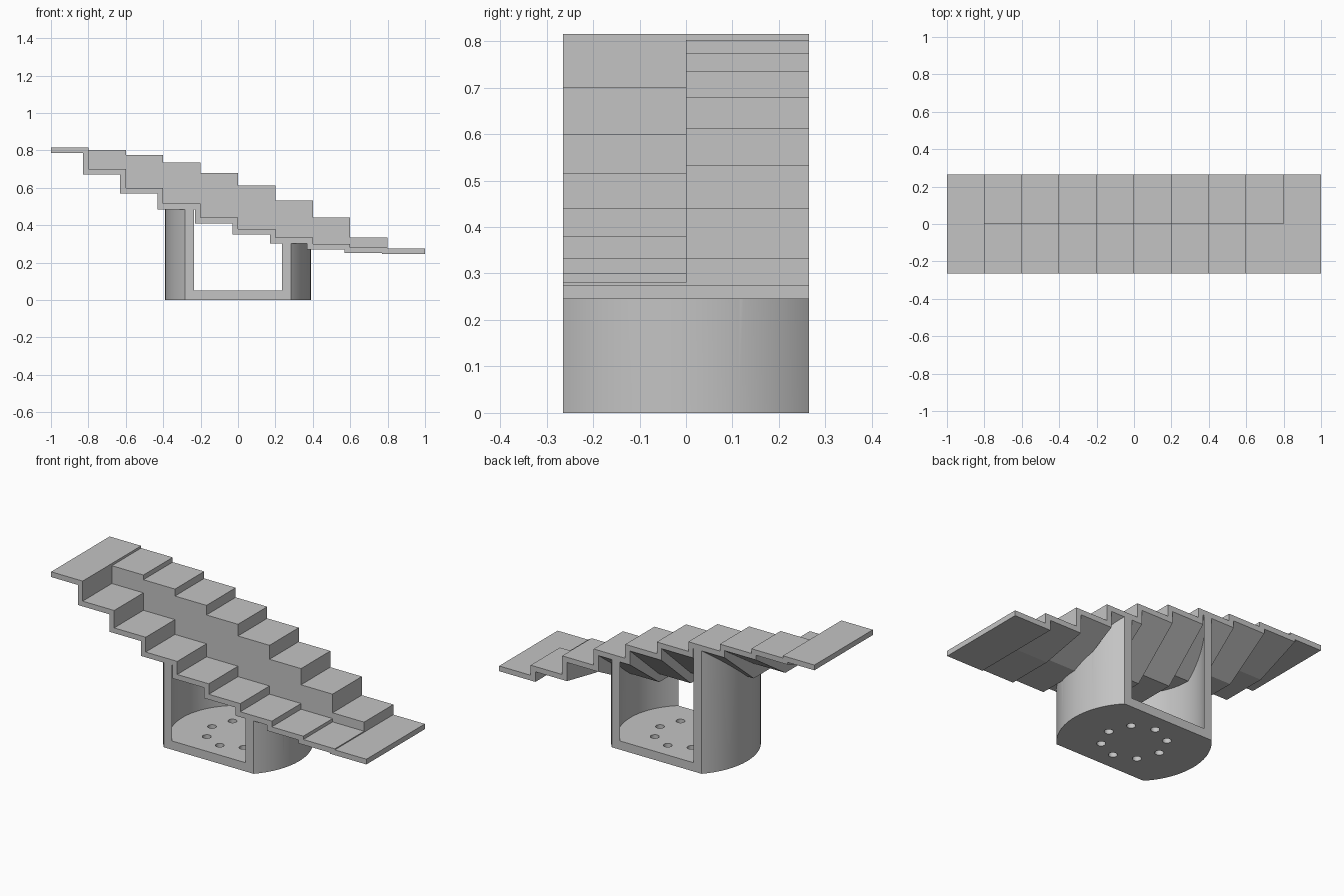
import bpy
import bmesh
import math

if "Cube" in bpy.data.objects:
    bpy.data.objects.remove(bpy.data.objects["Cube"])

HALF = 0.265      # half depth of the model
THICK = 0.03      # tread and riser thickness
RUN = 0.2         # tread length
FRONT = [0.815, 0.70, 0.60, 0.515, 0.44, 0.38, 0.333, 0.30, 0.281, 0.275]
BACK = [0.815, 0.802, 0.775, 0.735, 0.68, 0.613, 0.533, 0.44, 0.333, 0.275]

grey = bpy.data.materials.new("plain grey")
grey.use_nodes = True
colour = (0.55, 0.55, 0.55, 1)
grey.diffuse_color = colour
grey.node_tree.nodes["Principled BSDF"].inputs["Base Color"].default_value = colour


def make_object(name, bm):
    bmesh.ops.recalc_face_normals(bm, faces=bm.faces)
    mesh = bpy.data.meshes.new(name)
    bm.to_mesh(mesh)
    bm.free()
    mesh.materials.append(grey)
    obj = bpy.data.objects.new(name, mesh)
    bpy.context.collection.objects.link(obj)
    return obj


def step_line(heights, shift=0.0, drop=0.0):
    """Stepped outline as x, z points from the high end to the low end."""
    points = []
    for i, z in enumerate(heights):
        x0 = -1 if i == 0 else -1 + i * RUN - shift
        x1 = 1 if i == len(heights) - 1 else -1 + (i + 1) * RUN - shift
        points += [(x0, z - drop), (x1, z - drop)]
    return points


def underside(heights):
    return step_line(heights, THICK, THICK)


def loft(name, sections):
    """Closed solid through outlines given as (y, points)."""
    bm = bmesh.new()
    rings = [[bm.verts.new((x, y, z)) for x, z in pts] for y, pts in sections]
    for a, b in zip(rings, rings[1:]):
        for i in range(len(a)):
            j = (i + 1) % len(a)
            bm.faces.new((a[i], a[j], b[j], b[i]))
    bm.faces.new(rings[0])
    bm.faces.new(rings[-1])
    return make_object(name, bm)


def cylinder(name, radius, low, high, sides, x=0.0, y=0.0):
    bm = bmesh.new()
    bmesh.ops.create_cone(bm, cap_ends=True, segments=sides, radius1=radius,
                          radius2=radius, depth=high - low)
    bmesh.ops.translate(bm, verts=bm.verts, vec=(x, y, (low + high) / 2))
    return make_object(name, bm)


def cut(target, cutter, operation="DIFFERENCE"):
    cutter.hide_render = True
    mod = target.modifiers.new("cut", "BOOLEAN")
    mod.operation = operation
    mod.solver = "EXACT"
    mod.object = cutter
    bpy.context.view_layer.objects.active = target
    bpy.ops.object.modifier_apply(modifier=mod.name)
    bpy.data.objects.remove(cutter)


# Front flight: constant stepped slab
front_line = step_line(FRONT) + underside(FRONT)[::-1]
loft("front_flight", [(-HALF, front_line), (0, front_line)])

# Back flight: its underside slopes from the front slab up to the back edge
loft("back_flight", [(0, step_line(BACK) + underside(FRONT)[::-1]),
                     (HALF, step_line(BACK) + underside(BACK)[::-1])])

# Round base cut flat at front and back, hollowed above its floor
base = cylinder("base", 0.389, 0, 1, 128)
bm = bmesh.new()
bmesh.ops.create_cube(bm, size=1)
bmesh.ops.scale(bm, verts=bm.verts, vec=(2, 2 * HALF, 4))
cut(base, make_object("depth_trim", bm), "INTERSECT")
cut(base, cylinder("hollow", 0.354, 0.05, 2, 128))

# Trim the base walls to the underside of the flights
reach = 1.5
rise = [f + (b - f) * reach for f, b in zip(FRONT, BACK)]
lid = [(1, 1.8), (-1, 1.8)]
cut(base, loft("stair_trim", [(-0.4, underside(FRONT) + lid),
                              (0, underside(FRONT) + lid),
                              (HALF * reach, underside(rise) + lid)]))

# Ring of screw holes in the floor
for k in range(8):
    angle = k * math.pi / 4
    cut(base, cylinder("hole", 0.023, -0.1, 0.15, 24,
                       0.165 * math.cos(angle), 0.165 * math.sin(angle)))

bpy.ops.object.select_all(action="DESELECT")
base.select_set(True)
bpy.context.view_layer.objects.active = base
bpy.ops.object.shade_smooth_by_angle(angle=math.radians(30))
